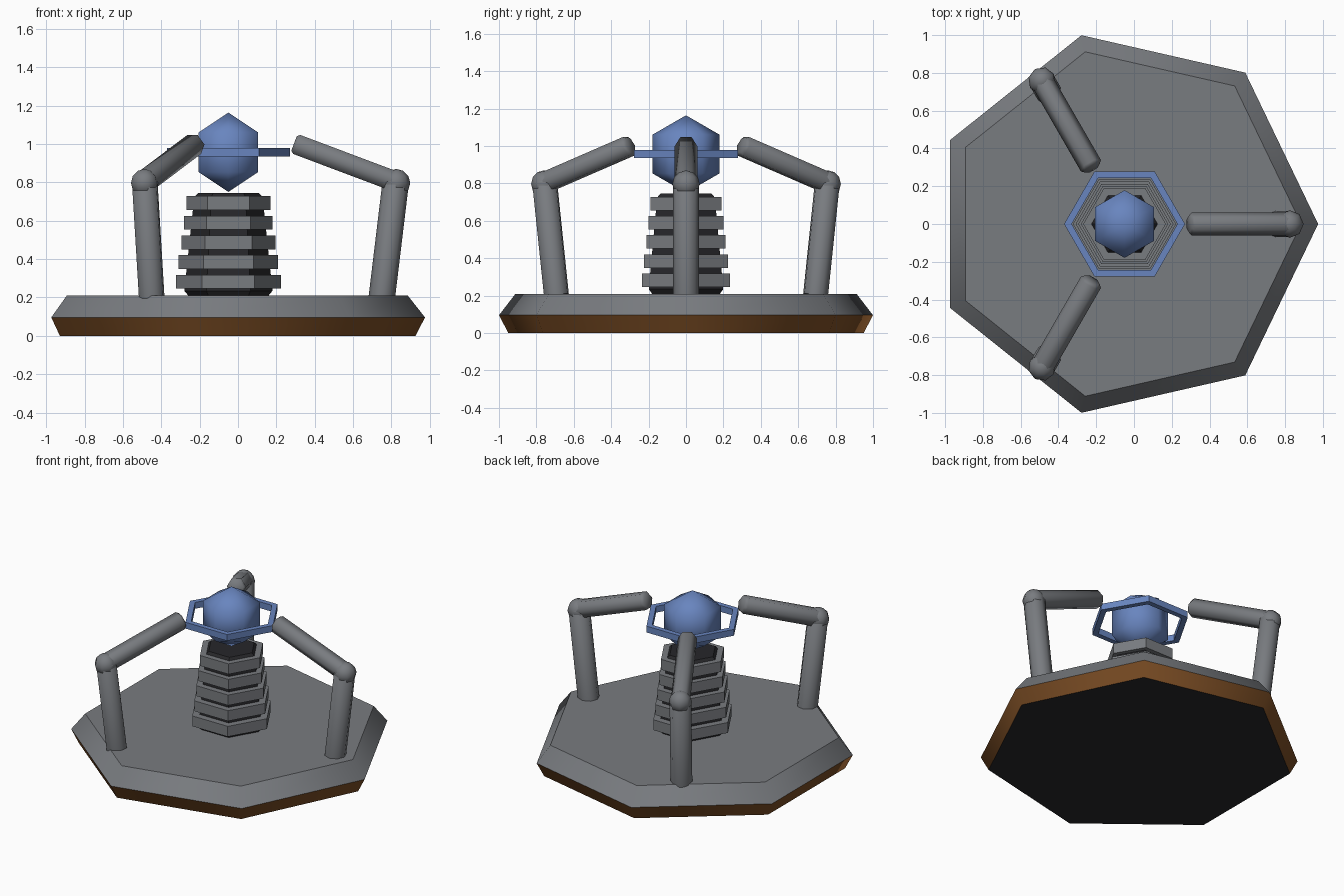
import bpy, bmesh, math
from mathutils import Vector, Matrix

if "Cube" in bpy.data.objects:
    bpy.data.objects.remove(bpy.data.objects["Cube"])

CX = -0.05  # shared axis of the base, column, crystal and arms


def mat(name, rgb):
    m = bpy.data.materials.new(name)
    m.diffuse_color = (*rgb, 1)
    m.use_nodes = True
    m.node_tree.nodes["Principled BSDF"].inputs["Base Color"].default_value = m.diffuse_color
    return m


GREY = mat("grey metal", (0.19, 0.20, 0.215))
DARK = mat("dark metal", (0.02, 0.02, 0.023))
BROWN = mat("brown", (0.20, 0.075, 0.018))
BLUE = mat("blue", (0.14, 0.235, 0.52))


def lathe(name, profile, sides, mats, matrix, smooth=None, closed=False, rule=None):
    """Sweep (radius, height) points round the axis with a few flat sides."""
    bm = bmesh.new()
    loops = []
    for r, h in profile:
        loops.append([bm.verts.new((r * math.cos(a), r * math.sin(a), h))
                      for a in (math.tau * i / sides for i in range(sides))])
    pairs = list(zip(loops, loops[1:]))
    if closed:
        pairs.append((loops[-1], loops[0]))
    for a, b in pairs:
        for i in range(sides):
            j = (i + 1) % sides
            bm.faces.new((a[i], a[j], b[j], b[i]))
    if not closed:
        bm.faces.new(loops[0][::-1])
        bm.faces.new(loops[-1])
    bmesh.ops.recalc_face_normals(bm, faces=bm.faces)
    if rule:
        for f in bm.faces:
            f.material_index = rule(f)
    return finish(name, bm, mats, matrix, smooth)


def finish(name, bm, mats, matrix, smooth=None):
    me = bpy.data.meshes.new(name)
    bm.to_mesh(me)
    bm.free()
    ob = bpy.data.objects.new(name, me)
    bpy.context.collection.objects.link(ob)
    for m in mats:
        me.materials.append(m)
    ob.matrix_world = matrix
    if smooth:
        bpy.ops.object.select_all(action='DESELECT')
        ob.select_set(True)
        bpy.context.view_layer.objects.active = ob
        bpy.ops.object.shade_smooth_by_angle(angle=math.radians(smooth))
    return ob


def at(z=0.0):
    return Matrix.Translation((CX, 0, z))


# seven-sided base: grey top and bevel, brown lower band, dark underside
def base_colour(f):
    z = f.calc_center_median().z
    return 2 if z < 0.01 else 1 if z < 0.095 else 0


lathe("base", [(0.975, 0), (1.025, 0.096), (0.935, 0.21)], 7,
      [GREY, BROWN, DARK], at(), smooth=53, rule=base_colour)

# dark six-sided column core with stacked grey collars
lathe("column_core", [(0.205, 0.205), (0.23, 0.235), (0.178, 0.725), (0.158, 0.745)],
      6, [DARK], at())
for i, r in enumerate((0.273, 0.259, 0.245, 0.231, 0.219)):
    z = 0.246 + 0.1025 * i
    lathe(f"column_collar_{i + 1}", [(r, z), (r, z + 0.072)], 6, [GREY], at())

# crystal: very coarse sphere
bm = bmesh.new()
bmesh.ops.create_uvsphere(bm, u_segments=6, v_segments=3, radius=0.207)
finish("crystal", bm, [BLUE], at(0.957), smooth=75)

# six-sided ring around the crystal
lathe("crystal_ring", [(0.32, -0.022), (0.32, 0.022), (0.28, 0.022), (0.28, -0.022)],
      6, [BLUE], at(0.957), closed=True)


def limb(name, a, b, r, sides, turn, bevel):
    """Tube from a to b in the arm's own plane (distance out, height)."""
    a, b = Vector((a[0], 0, a[1])), Vector((b[0], 0, b[1]))
    w = (b - a).normalized()
    u = Vector((0, 1, 0))
    v = w.cross(u)
    frame = Matrix((u, v, w)).transposed().to_4x4()
    length = (b - a).length
    profile = [(r, 0), (r, length - bevel), (r - bevel, length)]
    lathe(name, profile, sides, [GREY], turn @ Matrix.Translation(a) @ frame, smooth=62)


# three jointed arms
for k in range(3):
    turn = at() @ Matrix.Rotation(math.tau * k / 3, 4, 'Z')
    limb(f"lower_arm_{k + 1}", (0.80, 0.203), (0.875, 0.825), 0.069, 8, turn, 0.015)
    limb(f"upper_arm_{k + 1}", (0.895, 0.795), (0.342, 1.003), 0.061, 6, turn, 0.015)
    bm = bmesh.new()
    bmesh.ops.create_uvsphere(bm, u_segments=8, v_segments=6, radius=0.073)
    finish(f"elbow_{k + 1}", bm, [GREY], turn @ Matrix.Translation((0.875, 0, 0.797)), smooth=60)
